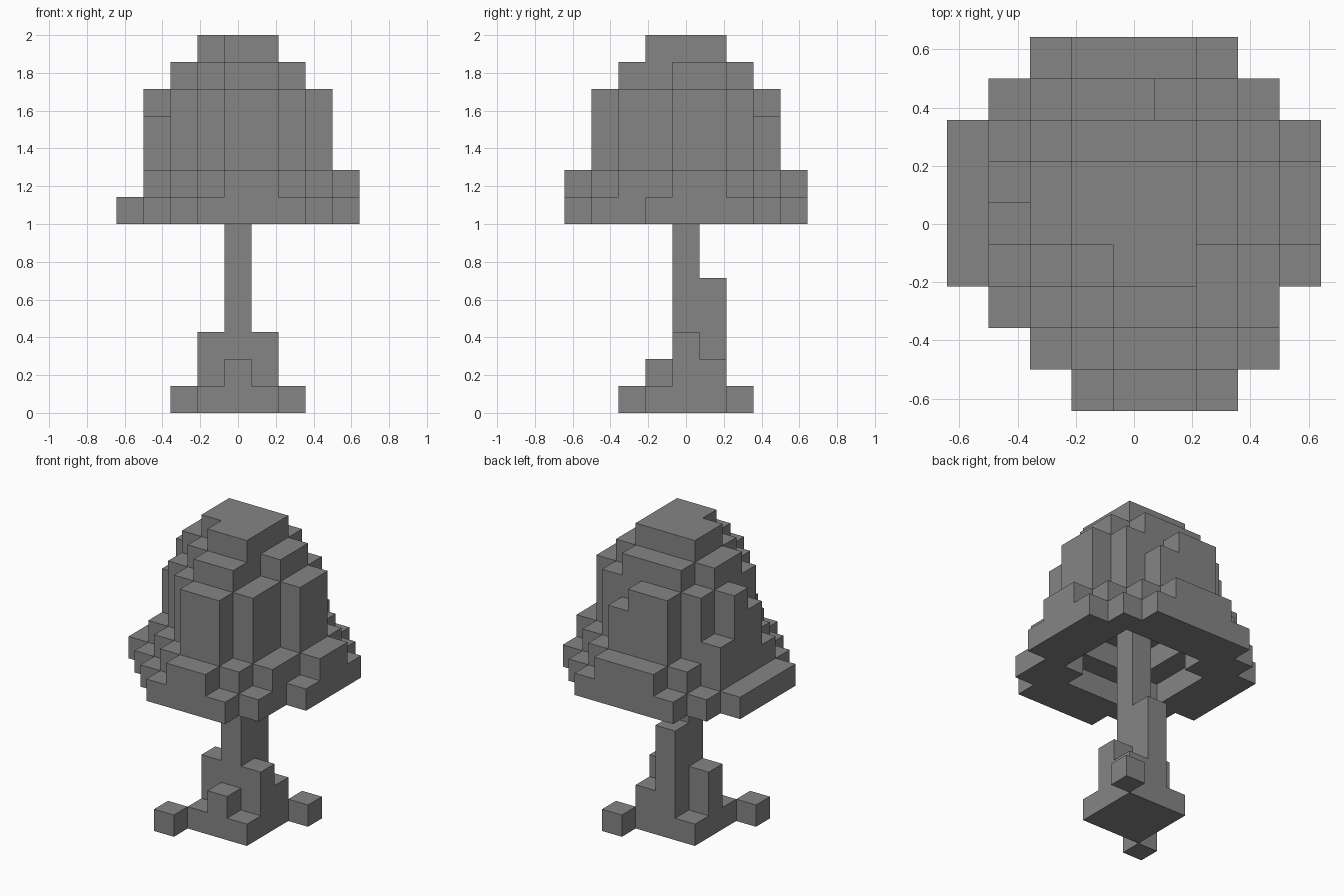
import bpy
import bmesh
from mathutils import Vector

cube = bpy.data.objects.get("Cube")
if cube:
    bpy.data.objects.remove(cube, do_unlink=True)

UNIT = 2 / 14  # block edge length

grey = bpy.data.materials.new("stone grey")
grey.use_nodes = True
colour = (0.235, 0.235, 0.235, 1)
grey.diffuse_color = colour
grey.node_tree.nodes["Principled BSDF"].inputs["Base Color"].default_value = colour

# Column tops in blocks (hex), rows from back to front, columns along +x
CANOPY = """
..89998..
.89CCB98.
8ACDDDC98
8CDEEEDC9
8BDEEEDC9
89CDEEC98
.89CDDC9.
..89CC98.
...8998..
"""
TRUNK = """
....1
.152.
.393.
.121.
1....
"""


def columns(plan, floor):
    """Turn a plan of column tops into a set of filled blocks."""
    rows = plan.split()
    half = len(rows) // 2
    return {(i - half, half - j, k)
            for j, row in enumerate(rows)
            for i, top in enumerate(row) if top != "."
            for k in range(floor(i - half, half - j), int(top, 16))}


def canopy_floor(x, y):
    """The underside is a ring with a stepped hollow around the trunk."""
    if max(abs(x), abs(y)) <= 1:
        return 9
    corner = abs(x) == abs(y) and (x, y) != (2, 2)
    return 8 if max(abs(x), abs(y)) == 2 and not corner else 7


def build(name, blocks):
    """Skin a set of blocks with their exposed faces only."""
    bm = bmesh.new()
    for block in blocks:
        centre = Vector(block) + Vector((0, 0, 0.5))
        for axis in range(3):
            for sign in (-1, 1):
                step = Vector((0, 0, 0))
                step[axis] = sign
                if tuple(int(c) for c in Vector(block) + step) in blocks:
                    continue
                u = Vector((0, 0, 0))
                u[(axis + 1) % 3] = 0.5
                v = step.cross(u)
                middle = centre + step / 2
                corners = (-u - v, u - v, u + v, v - u)
                bm.faces.new([bm.verts.new((middle + c) * UNIT) for c in corners])
    bmesh.ops.remove_doubles(bm, verts=bm.verts, dist=UNIT / 100)
    mesh = bpy.data.meshes.new(name)
    bm.to_mesh(mesh)
    bm.free()
    mesh.materials.append(grey)
    obj = bpy.data.objects.new(name, mesh)
    bpy.context.collection.objects.link(obj)


build("canopy", columns(CANOPY, canopy_floor))
build("trunk", columns(TRUNK, lambda x, y: 0))
